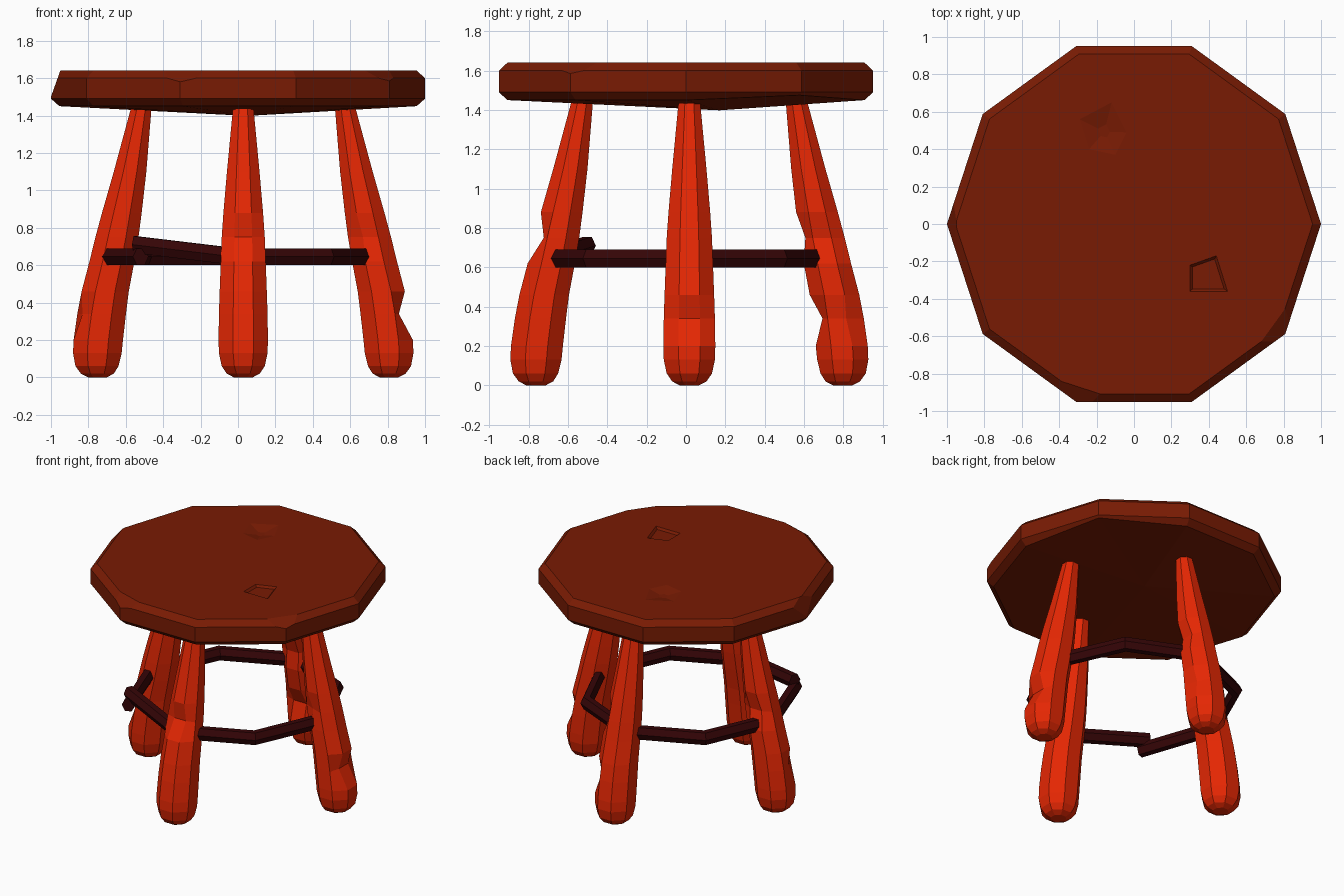
import bpy, bmesh
from math import cos, sin, pi, radians
from mathutils import Vector

cube = bpy.data.objects.get("Cube")
if cube:
    bpy.data.objects.remove(cube)


def material(name, rgb):
    mat = bpy.data.materials.new(name)
    mat.use_nodes = True
    colour = (*rgb, 1)
    mat.diffuse_color = colour
    mat.node_tree.nodes["Principled BSDF"].inputs["Base Color"].default_value = colour
    return mat


seat_brown = material("seat brown", (0.19, 0.011, 0.001))
leg_red = material("leg red", (0.78, 0.02, 0.001))
rail_dark = material("rail dark", (0.036, 0.0015, 0.002))


def finish(name, bm, mat):
    bmesh.ops.recalc_face_normals(bm, faces=bm.faces)
    mesh = bpy.data.meshes.new(name)
    bm.to_mesh(mesh)
    bm.free()
    ob = bpy.data.objects.new(name, mesh)
    bpy.context.scene.collection.objects.link(ob)
    mesh.materials.append(mat)
    return ob


def bridge(bm, low, high):
    n = len(low)
    for i in range(n):
        j = (i + 1) % n
        bm.faces.new((low[i], low[j], high[j], high[i]))


def loft(rings):
    """Closed solid through rings of points."""
    bm = bmesh.new()
    loops = [[bm.verts.new(p) for p in ring] for ring in rings]
    for low, high in zip(loops, loops[1:]):
        bridge(bm, low, high)
    bm.faces.new(loops[0])
    bm.faces.new(loops[-1])
    return bm


def polygon(radius, z, sides):
    return [Vector((radius * cos(2 * pi * i / sides), radius * sin(2 * pi * i / sides), z))
            for i in range(sides)]


# Seat: ten-sided slab with bevelled rims, a worn lower corner and a sagging underside
profile = [(0.955, 1.45), (1, 1.49), (1, 1.6), (0.955, 1.64)]
rings = [polygon(r, z, 10) for r, z in profile]
rings[0][1] = polygon(0.985, 1.475, 10)[1]
bm = loft(rings)
under = min(bm.faces, key=lambda f: f.calc_center_median().z)
sag = bmesh.ops.poke(bm, faces=[under])["verts"][0]
sag.co = (0.05, 0.17, 1.398)

# Chipped rim corners: (angle, inner radius on top, height at the outer corner)
for angle, inner, height in [(252, 0.92, 1.58), (324, 0.92, 1.585), (180, 0.95, 1.5)]:
    a = radians(angle)
    out = Vector((cos(a), sin(a), 0))
    normal = out * (1.64 - height) + Vector((0, 0, 1 - inner))
    cut = bmesh.ops.bisect_plane(bm, geom=bm.verts[:] + bm.edges[:] + bm.faces[:],
                                 plane_co=out * inner + Vector((0, 0, 1.64)),
                                 plane_no=normal, clear_outer=True)
    edges = [e for e in cut["geom_cut"] if isinstance(e, bmesh.types.BMEdge)]
    bmesh.ops.holes_fill(bm, edges=edges)
seat = finish("seat", bm, seat_brown)


def carve(outline, floor_scale, depth):
    """Cut a tapered pit into the seat top."""
    points = [Vector((x, y, 0)) for x, y in outline]
    mid = sum(points, Vector()) / len(points)

    def ring(scale, z):
        return [mid + (p - mid) * scale + Vector((0, 0, z)) for p in points]

    slope = (1 - floor_scale) / depth
    cutter = finish("pit_cutter", loft([ring(floor_scale, 1.64 - depth),
                                        ring(1 + slope * 0.02, 1.66)]), seat_brown)
    cutter.hide_render = True
    mod = seat.modifiers.new("pit", "BOOLEAN")
    mod.object = cutter
    mod.solver = "EXACT"
    bpy.context.view_layer.objects.active = seat
    bpy.ops.object.modifier_apply(modifier=mod.name)
    bpy.data.objects.remove(cutter)


carve([(0.3, -0.22), (0.44, -0.17), (0.5, -0.36), (0.3, -0.36)], 0.84, 0.015)
carve([(-0.29, 0.56), (-0.12, 0.65), (-0.04, 0.49), (-0.1, 0.37), (-0.24, 0.4)], 0.25, 0.02)

# Legs: tapered octagonal posts, splayed outward; (height, distance out, half width)
leg_profile = [(0, 0.78, 0.05), (0.02, 0.78, 0.088), (0.06, 0.782, 0.115), (0.13, 0.78, 0.13),
               (0.2, 0.775, 0.132),
               (0.34, 0.757, 0.13), (0.46, 0.738, 0.126), (0.62, 0.702, 0.12),
               (0.75, 0.675, 0.115), (0.88, 0.649, 0.106), (1.1, 0.605, 0.087),
               (1.47, 0.54, 0.052)]


def leg(name, out, notches):
    """Each notch (height, side, depth) pushes in the ring corners facing that side."""
    out = Vector(out)
    rings = []
    for z, dist, half in leg_profile:
        centre = out * dist + Vector((0.028, 0.017, z))
        ring = []
        for i in range(8):
            a = pi / 8 + i * pi / 4
            d = Vector((cos(a), sin(a), 0))
            p = centre + d * half / cos(pi / 8)
            for height, side, depth in notches:
                if z == height and d.dot(Vector(side)) > 0.8:
                    p -= Vector(side) * depth
            ring.append(p)
        rings.append(ring)
    finish(name, loft(rings), leg_red)


left, right, front, back = (1, 0, 0), (-1, 0, 0), (0, -1, 0), (0, 1, 0)
leg("left_leg", left, [(0.34, left, 0.055), (0.75, (-0.38, -0.92, 0), 0.035)])
leg("right_leg", right, [(0.34, (-0.92, -0.38, 0), 0.03), (0.75, back, 0.035)])
leg("front_leg", front, [(0.75, front, 0.05)])
leg("back_leg", back, [(0.34, front, 0.05), (0.34, (0.92, 0.38, 0), 0.035),
                       (0.75, left, 0.035), (0.75, front, 0.03)])


# Rails: six-sided bars forming an octagonal ring through the legs
def rail_section(p, side):
    ring = []
    for s, t in [(1, 0), (0.5, 1), (-0.5, 1), (-1, 0), (-0.5, -1), (0.5, -1)]:
        ring.append(p + side * s * 0.045 + Vector((0, 0, t * 0.045)))
    return ring


def rail(name, points, sides):
    finish(name, loft([rail_section(p, s) for p, s in zip(points, sides)]), rail_dark)


corners = [p + Vector((-0.006, -0.004, 0)) for p in polygon(0.69, 0.645, 8)]
radial = [Vector((p.x, p.y, 0)).normalized() for p in corners]
for i in range(0, 8, 2):
    corners[i] += radial[i] * 0.015
for name, i in [("back_left_rail", 0), ("back_right_rail", 2), ("front_left_rail", 6)]:
    ids = [i, i + 1, (i + 2) % 8]
    rail(name, [corners[k] for k in ids], [radial[k] for k in ids])

# Broken rail: two loose halves crossing at the front right
side_dir = Vector((-0.92, -0.38, 0))
rail("broken_rail_side", [corners[4], Vector((-0.52, -0.555, 0.645))], [side_dir] * 2)
front_dir = Vector((-0.38, -0.92, 0))
rail("broken_rail_front", [corners[6], Vector((-0.55, -0.5, 0.71))], [front_dir] * 2)
